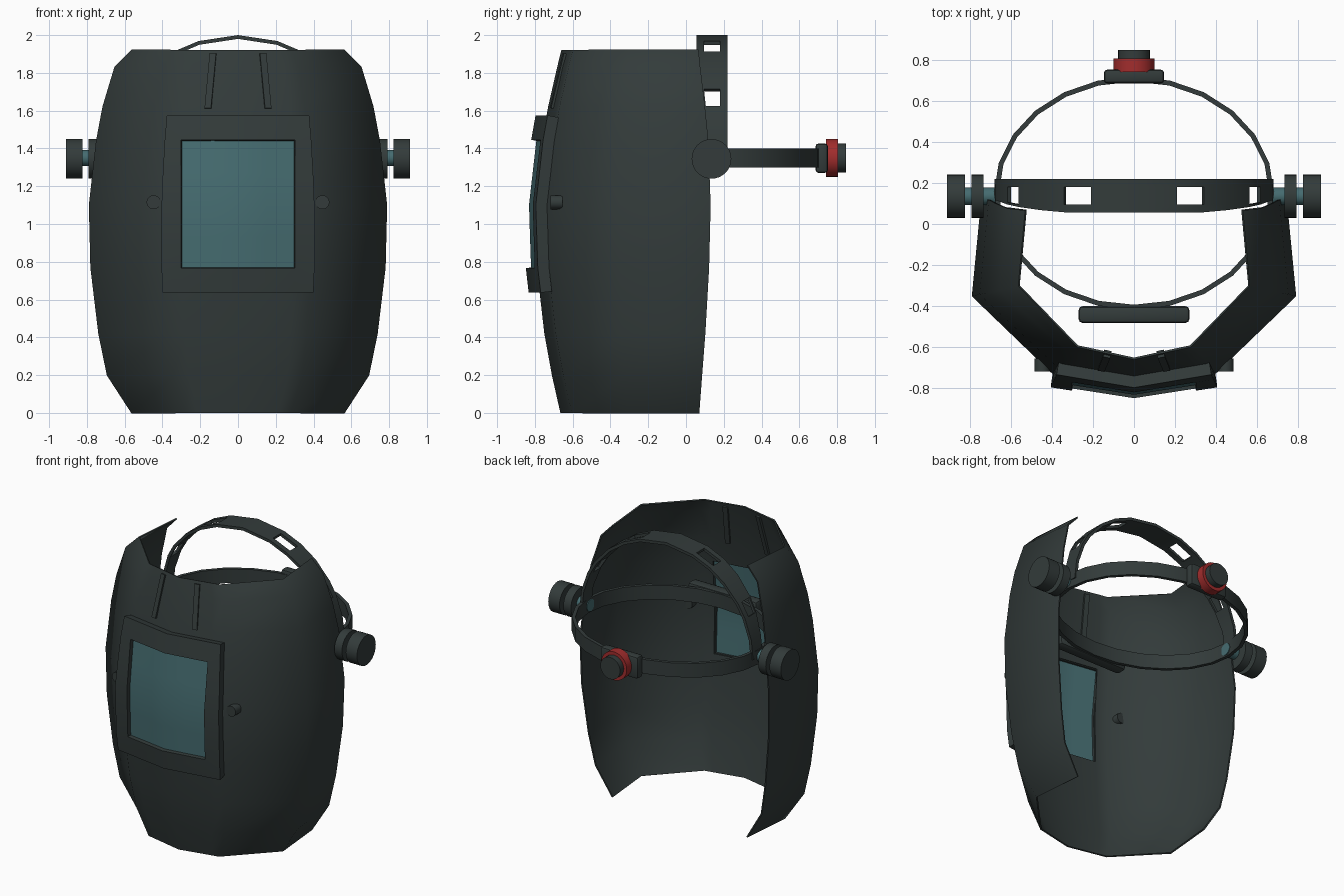
import bpy, bmesh, math
from mathutils import Vector

cube = bpy.data.objects.get("Cube")
if cube:
    bpy.data.objects.remove(cube, do_unlink=True)


def material(name, color):
    m = bpy.data.materials.new(name)
    m.diffuse_color = (*color, 1)
    m.use_nodes = True
    m.node_tree.nodes["Principled BSDF"].inputs["Base Color"].default_value = (*color, 1)
    return m


DARK = material("dark plastic", (0.033, 0.044, 0.043))
TEAL = material("teal glass", (0.06, 0.15, 0.163))
RED = material("red plastic", (0.36, 0.026, 0.026))


def finish(name, bm, mat, thickness=0, bevel=0, angle=35):
    """Turn a bmesh into a shaded object, optionally thickened or bevelled."""
    mesh = bpy.data.meshes.new(name)
    bm.to_mesh(mesh)
    bm.free()
    mesh.materials.append(mat)
    ob = bpy.data.objects.new(name, mesh)
    bpy.context.collection.objects.link(ob)
    bpy.ops.object.select_all(action='DESELECT')
    ob.select_set(True)
    bpy.context.view_layer.objects.active = ob
    if thickness:
        mod = ob.modifiers.new("thickness", 'SOLIDIFY')
        mod.thickness, mod.offset = thickness, 0
        bpy.ops.object.modifier_apply(modifier=mod.name)
    if bevel:
        mod = ob.modifiers.new("bevel", 'BEVEL')
        mod.width, mod.segments = bevel, 2
        bpy.ops.object.modifier_apply(modifier=mod.name)
    bm = bmesh.new()
    bm.from_mesh(ob.data)
    bmesh.ops.recalc_face_normals(bm, faces=bm.faces)
    bm.to_mesh(ob.data)
    bm.free()
    bpy.ops.object.shade_smooth_by_angle(angle=math.radians(angle))
    return ob


def sheet(name, rows, mat, thickness, skip=lambda i, j: False, angle=35):
    """Grid surface through rows of points, with optional openings."""
    bm = bmesh.new()
    grid = [[bm.verts.new(p) for p in row] for row in rows]
    for i in range(len(grid) - 1):
        for j in range(len(grid[0]) - 1):
            if not skip(i, j):
                bm.faces.new((grid[i][j], grid[i][j + 1], grid[i + 1][j + 1], grid[i + 1][j]))
    bmesh.ops.remove_doubles(bm, verts=bm.verts, dist=0.0001)
    bmesh.ops.delete(bm, geom=[v for v in bm.verts if not v.link_faces], context='VERTS')
    return finish(name, bm, mat, thickness, angle=angle)


def disc(name, start, end, radius, mat, sides=32):
    """Cylinder between two points."""
    a, b = Vector(start), Vector(end)
    bm = bmesh.new()
    bmesh.ops.create_cone(bm, cap_ends=True, segments=sides, radius1=radius,
                          radius2=radius, depth=(b - a).length)
    rot = (b - a).to_track_quat('Z', 'Y').to_matrix()
    bmesh.ops.rotate(bm, verts=bm.verts, matrix=rot)
    bmesh.ops.translate(bm, verts=bm.verts, vec=(a + b) / 2)
    return finish(name, bm, mat)


def box(name, low, high, mat, bevel):
    low, high = Vector(low), Vector(high)
    bm = bmesh.new()
    bmesh.ops.create_cube(bm, size=1)
    bmesh.ops.scale(bm, verts=bm.verts, vec=high - low)
    bmesh.ops.translate(bm, verts=bm.verts, vec=(low + high) / 2)
    return finish(name, bm, mat, bevel=bevel)


# Shield outline by height: z, half width, front y, back y
LEVELS = [(0, .56, -.66, .07), (.2, .69, -.705, .085), (.42, .735, -.745, .102),
          (.77, .777, -.785, .122), (1.1, .785, -.795, .13), (1.44, .747, -.757, .118),
          (1.62, .713, -.725, .1), (1.83, .65, -.677, .075), (1.92, .56, -.655, .066)]


def front(x, z):
    """Front surface of the shield at x and z."""
    for a, b in zip(LEVELS, LEVELS[1:]):
        if z <= b[0]:
            t = (z - a[0]) / (b[0] - a[0])
            w, y = a[1] + t * (b[1] - a[1]), a[2] + t * (b[2] - a[2])
            return y + .06 * abs(x) / (.49 * w)


# Shield shell with the window opening
rows = []
for z, w, yf, yb in LEVELS:
    half = [(.38 * w, yf + .06 * .38 / .49), (.49 * w, yf + .06),
            (w, -.3 - .05 * (w - .56) / .225), (w * .94, yb)]
    rows.append([(-x, y, z) for x, y in reversed(half)] + [(0, yf, z)]
                + [(x, y, z) for x, y in half])
sheet("shield", rows, DARK, .01, lambda i, j: i in (3, 4) and j in (3, 4), angle=62)

# Window frame and curved glass
rows = []
for z, edge in ((.64, .395), (.77, .4), (.93, .4), (1.1, .4), (1.27, .393), (1.44, .383), (1.57, .372)):
    rows.append([(x, front(x, z) - .033, z) for x in (-edge, -.297, 0, .297, edge)])
sheet("window_frame", rows, DARK, .06, lambda i, j: 0 < i < 5 and j in (1, 2))
rows = [[(x, front(x, z) - .03, z) for x in (-.305, -.15, 0, .15, .305)]
        for z in (.76, .93, 1.1, 1.27, 1.45)]
sheet("window_glass", rows, TEAL, .012)

# Left and right parts
for s, side in ((1, "left"), (-1, "right")):
    rows = [[(s * x, front(x, z), z) for x in (x0, x0 + .034)]
            for z, x0 in ((1.61, .14), (1.9, .113))]
    sheet("brow_ridge_" + side, rows, DARK, .036)
    disc("frame_screw_" + side, (s * .447, -.717, 1.115), (s * .447, -.655, 1.115), .037, DARK, 20)
    disc("hinge_bolt_" + side, (s * .65, .135, 1.35), (s * .83, .135, 1.35), .042, TEAL, 20)
    disc("hinge_washer_" + side, (s * .733, .135, 1.345), (s * .792, .135, 1.345), .105, DARK)
    disc("hinge_knob_" + side, (s * .822, .135, 1.345), (s * .91, .135, 1.345), .105, DARK)

# Headband loop
rows = []
for i in range(25):
    a = math.tau * i / 24
    p = (.67 * math.cos(a), .15 + .555 * math.sin(a))
    rows.append([(*p, 1.3), (*p, 1.4)])
sheet("headband", rows, DARK, .024)

# Strap over the head, with slots
angles = [0, 18, 30, 42, 56, 65, 78, 90]
rows = []
for d in [-a for a in reversed(angles[1:])] + angles:
    a = math.radians(d)
    x, z = .67 * math.sin(a), 1.35 + .64 * math.cos(a)
    low = .055 + .06 * max(0, min(1, (1.92 - z) / .45))
    rows.append([(x, y, z) for y in (low, max(.095, low + .01), .18, .22)])
slots = (2, 5, 8, 11)
sheet("head_strap", rows, DARK, .02, lambda i, j: i in slots and j == 1)

# Forehead pad and rear adjuster
box("forehead_pad", (-.27, -.482, 1.29), (.27, -.4, 1.41), DARK, .02)
box("adjuster_block", (-.147, .685, 1.27), (.147, .752, 1.427), DARK, .018)
disc("adjuster_ring", (0, .74, 1.35), (0, .805, 1.35), .1, RED)
disc("adjuster_cap", (0, .8, 1.35), (0, .847, 1.35), .077, DARK)
